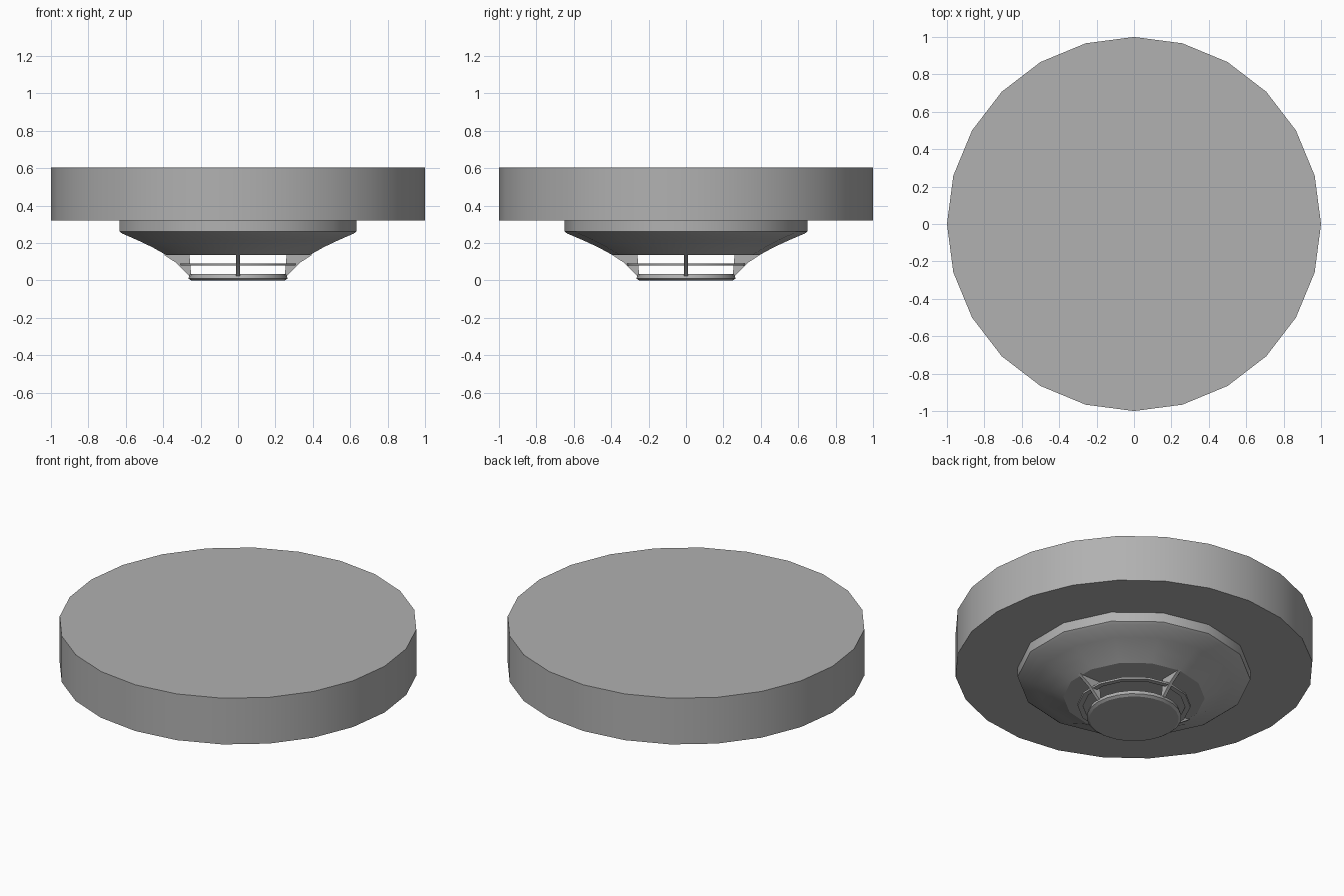
import bpy, bmesh, math
from math import pi, cos, sin

if "Cube" in bpy.data.objects:
    bpy.data.objects.remove(bpy.data.objects["Cube"])

# Mid-grey plastic used on every part
grey = bpy.data.materials.new("grey_plastic")
grey.diffuse_color = (0.44, 0.44, 0.44, 1)
grey.use_nodes = True
grey.node_tree.nodes["Principled BSDF"].inputs["Base Color"].default_value = grey.diffuse_color


def make_object(name, bm, angle=27):
    bmesh.ops.recalc_face_normals(bm, faces=bm.faces[:])
    me = bpy.data.meshes.new(name)
    bm.to_mesh(me)
    bm.free()
    me.materials.append(grey)
    ob = bpy.data.objects.new(name, me)
    bpy.context.collection.objects.link(ob)
    bpy.ops.object.select_all(action='DESELECT')
    ob.select_set(True)
    bpy.context.view_layer.objects.active = ob
    bpy.ops.object.shade_smooth_by_angle(angle=math.radians(angle))
    return ob


def lathe(name, profile, sides, closed=False):
    """Spin (radius, z) points around z; first vertex lies on +y."""
    bm = bmesh.new()
    rings = [[bm.verts.new((r * sin(2 * pi * i / sides), r * cos(2 * pi * i / sides), z))
              for i in range(sides)] for r, z in profile]
    pairs = list(zip(rings, rings[1:]))
    if closed:
        pairs.append((rings[-1], rings[0]))
    else:
        bm.faces.new(rings[0])
        bm.faces.new(rings[-1])
    for a, b in pairs:
        for i in range(sides):
            j = (i + 1) % sides
            bm.faces.new((a[i], a[j], b[j], b[i]))
    return make_object(name, bm)


# Mounting base: wide 24-sided disc
lathe("mounting_base", [(1.0, 0.32), (1.0, 0.605)], 24)

# Tapered detector housing
lathe("housing", [(0.395, 0.137), (0.47, 0.178), (0.55, 0.215), (0.635, 0.251),
                  (0.65, 0.262), (0.65, 0.32)], 14)

# Thin guard ring around the sensing gap
lathe("guard_ring", [(0.285, 0.08), (0.315, 0.08), (0.318, 0.09), (0.288, 0.09)], 14, closed=True)

# Bottom cap
lathe("bottom_cap", [(0.25, 0.0), (0.265, 0.01), (0.258, 0.034)], 24)

# Four radial fins holding the cap
fin = [(0.26, 0.14), (0.40, 0.14), (0.33, 0.094), (0.262, 0.025), (0.25, 0.025)]
bm = bmesh.new()
for k in range(4):
    c, s = cos(k * pi / 2), sin(k * pi / 2)
    sides = [[bm.verts.new((r * c - t * s, r * s + t * c, z)) for r, z in fin]
             for t in (-0.01, 0.01)]
    for f in sides:
        bm.faces.new(f)
    for i in range(len(fin)):
        j = (i + 1) % len(fin)
        bm.faces.new((sides[0][i], sides[0][j], sides[1][j], sides[1][i]))
make_object("support_fins", bm)
